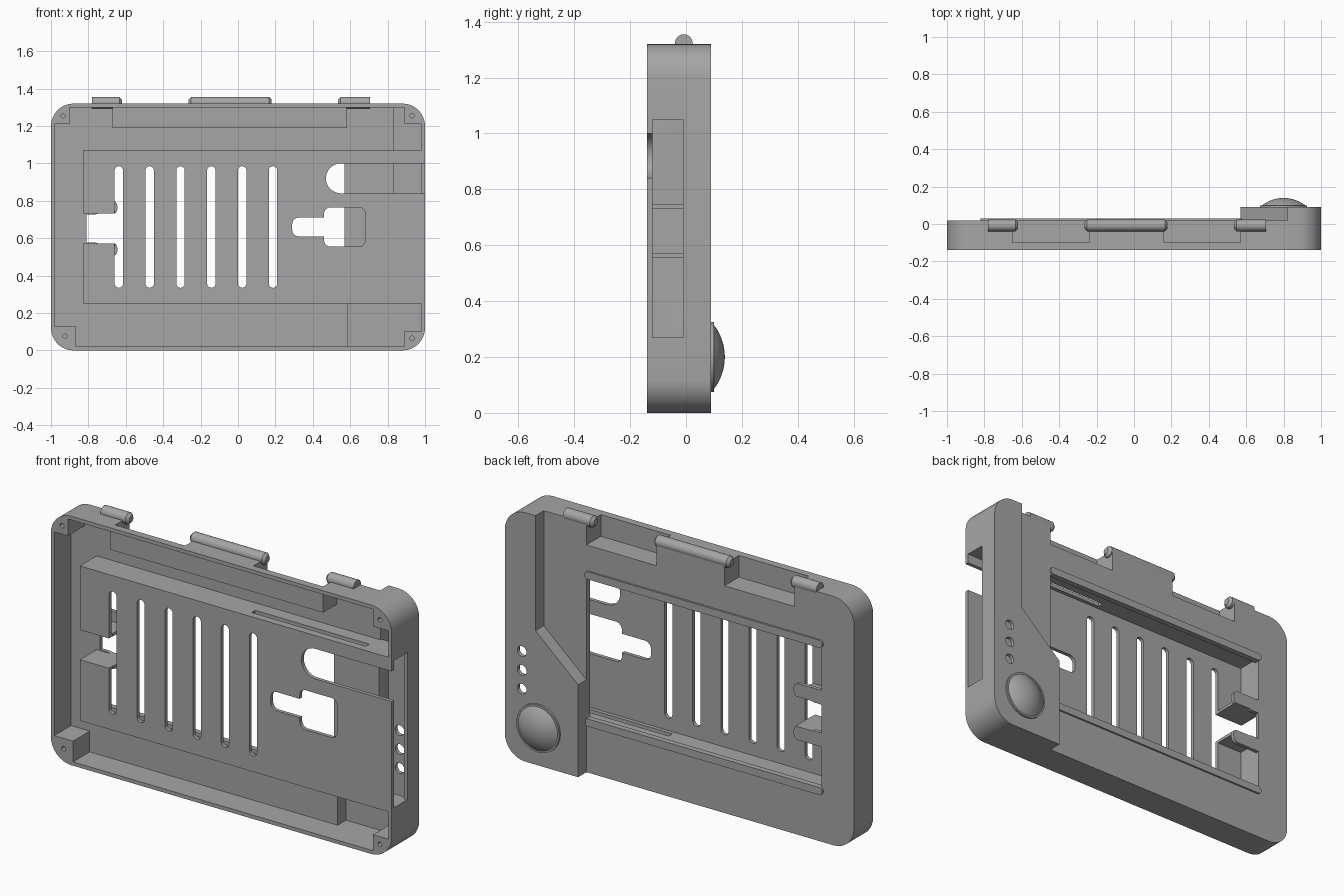
import bpy, bmesh, math
from mathutils import Matrix, Vector

if "Cube" in bpy.data.objects:
    bpy.data.objects.remove(bpy.data.objects["Cube"])

grey = bpy.data.materials.new("plain grey")
grey.diffuse_color = (0.38, 0.38, 0.38, 1)
grey.use_nodes = True
grey.node_tree.nodes["Principled BSDF"].inputs["Base Color"].default_value = grey.diffuse_color


def finish(name, bm):
    bmesh.ops.recalc_face_normals(bm, faces=bm.faces)
    me = bpy.data.meshes.new(name)
    bm.to_mesh(me)
    bm.free()
    me.materials.append(grey)
    ob = bpy.data.objects.new(name, me)
    bpy.context.collection.objects.link(ob)
    return ob


def prism(name, pts, y0, y1):
    """Extrude an x-z outline from y0 to y1."""
    bm = bmesh.new()
    face = bm.faces.new([bm.verts.new((x, y0, z)) for x, z in pts])
    ext = bmesh.ops.extrude_face_region(bm, geom=[face])
    verts = [v for v in ext["geom"] if isinstance(v, bmesh.types.BMVert)]
    bmesh.ops.translate(bm, verts=verts, vec=(0, y1 - y0, 0))
    return finish(name, bm)


def arc(cx, cz, r, start, n=8):
    """Quarter circle, counter-clockwise from a start angle in degrees."""
    return [(cx + r * math.cos(math.radians(start + 90 * i / n)),
             cz + r * math.sin(math.radians(start + 90 * i / n))) for i in range(n + 1)]


def rounded(x0, x1, z0, z1, r, n=8):
    return (arc(x0 + r, z0 + r, r, 180, n) + arc(x1 - r, z0 + r, r, 270, n)
            + arc(x1 - r, z1 - r, r, 0, n) + arc(x0 + r, z1 - r, r, 90, n))


def rect(x0, x1, z0, z1):
    return [(x0, z0), (x1, z0), (x1, z1), (x0, z1)]


def lathe(name, profile, axis, centre, steps=32):
    """Revolve (distance along axis, radius) points about the x or y axis."""
    bm = bmesh.new()
    ax = Vector((1, 0, 0)) if axis == "x" else Vector((0, 1, 0))
    verts = [bm.verts.new(ax * a + Vector((0, 0, r))) for a, r in profile]
    edges = [bm.edges.new(p) for p in zip(verts, verts[1:])]
    bmesh.ops.spin(bm, geom=verts + edges, axis=ax, cent=(0, 0, 0),
                   angle=math.tau, steps=steps, use_duplicate=False)
    bmesh.ops.remove_doubles(bm, verts=bm.verts, dist=1e-5)
    bmesh.ops.translate(bm, verts=bm.verts, vec=centre)
    return finish(name, bm)


def smooth(ob):
    bpy.ops.object.select_all(action="DESELECT")
    ob.select_set(True)
    bpy.context.view_layer.objects.active = ob
    bpy.ops.object.shade_smooth_by_angle(angle=math.radians(30))


def combine(op, pts, y0, y1):
    """Add or cut a prism on the case."""
    tool = prism("helper", pts, y0, y1)
    tool.hide_render = True
    mod = case.modifiers.new("bool", "BOOLEAN")
    mod.operation, mod.solver, mod.object = op, "EXACT", tool
    bpy.context.view_layer.objects.active = case
    bpy.ops.object.modifier_apply(modifier=mod.name)
    bpy.data.objects.remove(tool)


def add(pts, y0, y1):
    combine("UNION", pts, y0, y1)


def cut(pts, y0, y1):
    combine("DIFFERENCE", pts, y0, y1)


# Case: slab plus the thicker control column with a slanted shoulder
case = prism("case", rounded(-1, 1, 0, 1.32, 0.12), -0.14, 0.02)
add([(0.57, 0)] + arc(0.88, 0.12, 0.12, 270) + arc(0.88, 1.20, 0.12, 0)
    + [(0.82, 1.32), (0.82, 0.71), (0.57, 0.49)], -0.14, 0.09)

# Hollow from the front, leaving screw posts in the corners
cut([(-0.98, 0.13), (-0.87, 0.13), (-0.87, 0.02), (0.89, 0.02), (0.89, 0.105),
     (0.98, 0.105), (0.98, 1.21), (0.89, 1.21), (0.89, 1.30), (-0.90, 1.30),
     (-0.90, 1.21), (-0.98, 1.21)], -0.2, 0.0)
cut([(0.585, 0.02), (0.89, 0.02), (0.89, 0.105), (0.98, 0.105), (0.98, 1.21),
     (0.89, 1.21), (0.89, 1.30), (0.835, 1.30), (0.835, 0.70), (0.585, 0.48)], -0.2, 0.07)

# Hinge block and tray
add(rect(-0.67, 0.58, 1.19, 1.31), -0.115, 0.01)
add(rect(-0.83, 0.99, 0.25, 1.07), -0.14, 0.01)

# Tray pocket: side window, back opening and control column space
cut(rect(-0.81, 1.1, 0.27, 1.05), -0.12, -0.01)
cut(rounded(-0.81, 0.57, 0.27, 1.05, 0.03, 4), -0.12, 0.2)
cut([(0.585, 0.27), (0.98, 0.27), (0.98, 1.05), (0.835, 1.05), (0.835, 0.70),
     (0.585, 0.48)], -0.05, 0.07)

# Rounded lips along the long sides of the opening
for z0 in (0.25, 1.03):
    add(rounded(-0.82, 0.575, z0, z0 + 0.04, 0.018, 4), 0.0, 0.03)

# Two finger tabs with walls, and the notch between them
for s in (-1, 1):
    za, zb = sorted((0.652 + s * 0.075, 0.652 + s * 0.15))
    add(rounded(-0.84, -0.645, za, zb, 0.03, 4), 0.0, 0.02)
    za, zb = sorted((0.652 + s * 0.079, 0.652 + s * 0.095))
    add(rect(-0.82, -0.657, za, zb), -0.13, 0.01)
cut(rect(-0.83, -0.655, 0.573, 0.731), -0.2, 0.0)
cut(rounded(-0.77, -0.60, 0.573, 0.731, 0.02, 4), -0.02, 0.1)

# Ventilation slots
for i in range(6):
    x = -0.637 + i * 0.1648
    cut(rounded(x - 0.0225, x + 0.0225, 0.335, 0.985, 0.0224), -0.2, -0.11)

# Cable channel and stepped key opening
cut([(1.1, 0.84), (1.1, 1.0)] + arc(0.55, 0.92, 0.08, 90) + arc(0.55, 0.92, 0.08, 180)[1:],
    -0.2, -0.119)
cut(rounded(0.29, 0.50, 0.61, 0.71, 0.035), -0.2, -0.11)
cut(rounded(0.46, 0.68, 0.555, 0.765, 0.035), -0.2, -0.11)

# Slits through the upper and lower tray walls
for z in (0.26, 1.06):
    cut(rect(0.15, 0.82, z - 0.02, z + 0.02), -0.10, -0.07)

# Clearance notches between the hinge barrels
for x0, x1 in ((-0.65, -0.24), (0.16, 0.57)):
    cut(rect(x0, x1, 1.205, 1.4), -0.10, 0.1)

# Screw holes and indicator holes
for x, z in ((-0.935, 1.255), (0.93, 1.255), (-0.925, 0.075), (0.93, 0.065)):
    cut(rounded(x - 0.012, x + 0.012, z - 0.012, z + 0.012, 0.0119, 3), -0.2, -0.05)
for z in (0.38, 0.48, 0.58):
    cut(rounded(0.873, 0.927, z - 0.027, z + 0.027, 0.0269, 5), 0.03, 0.2)
smooth(case)

# Hinge barrels: tapered where they meet a clearance notch
for name, x0, x1, t0, t1 in (("hinge_left", -0.78, -0.62, 0, 1),
                             ("hinge_middle", -0.265, 0.18, 1, 1),
                             ("hinge_right", 0.535, 0.705, 1, 0)):
    r, t = 0.031, 0.014
    prof = [(x0, 0), (x0, r - t * t0), (x0 + t, r), (x1 - t, r), (x1, r - t * t1), (x1, 0)]
    smooth(lathe(name, prof, "x", (0, -0.008, 1.324)))

# Round domed button on a thin collar
dome = [(0.085, 0), (0.085, 0.126), (0.10, 0.126), (0.10, 0.116)]
R, top = 0.188, 0.139
a0 = math.asin(0.116 / R)
dome += [(top - R + R * math.cos(a0 * (1 - i / 8)), R * math.sin(a0 * (1 - i / 8)))
         for i in range(9)]
smooth(lathe("button", dome, "y", (0.8, 0, 0.2), 48))
